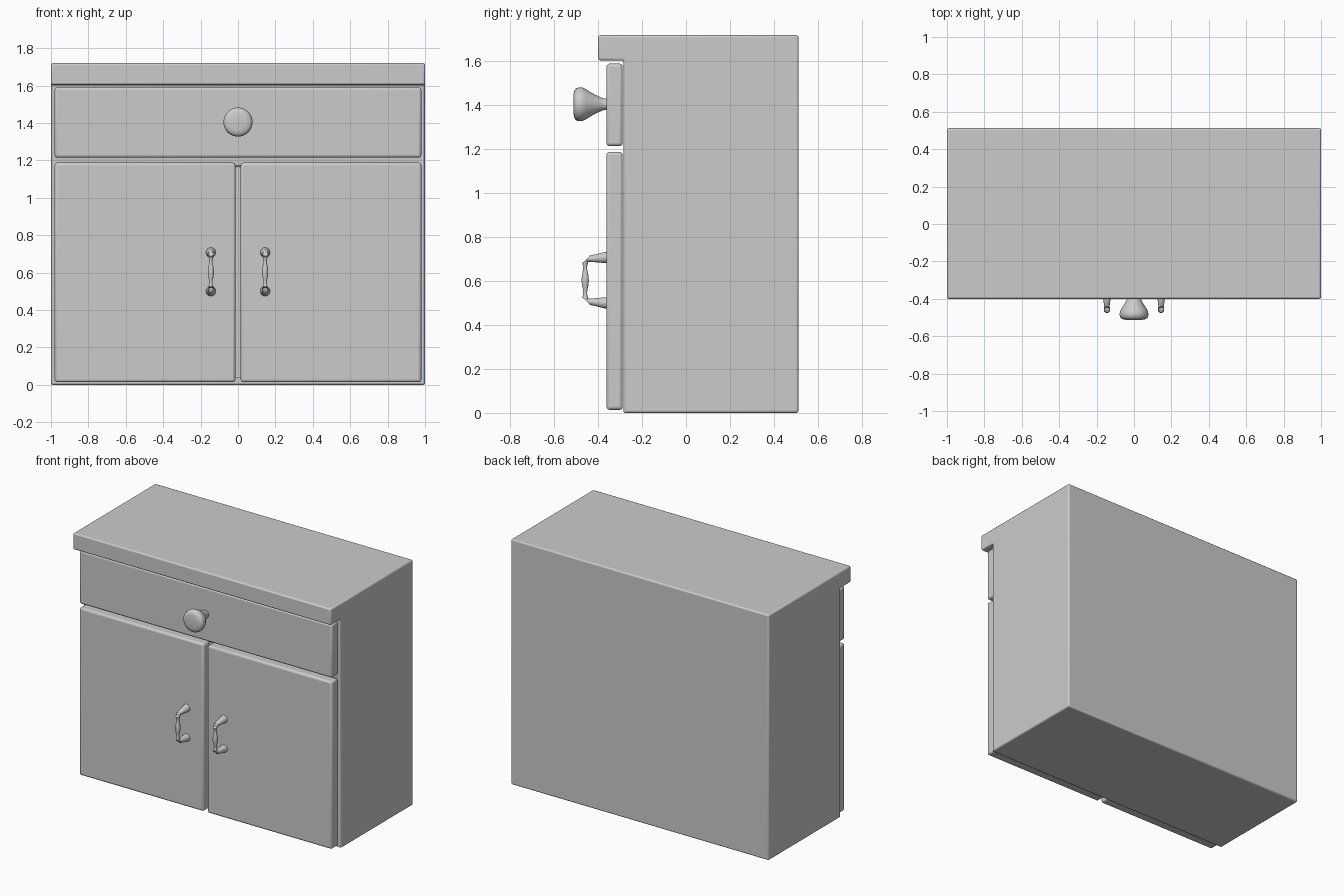
import bpy, bmesh, math
from mathutils import Matrix

if "Cube" in bpy.data.objects:
    bpy.data.objects.remove(bpy.data.objects["Cube"])


def finish(name, bm, bevel=0.0, segs=3, angle=35):
    bmesh.ops.recalc_face_normals(bm, faces=bm.faces)
    me = bpy.data.meshes.new(name)
    bm.to_mesh(me)
    bm.free()
    ob = bpy.data.objects.new(name, me)
    bpy.context.collection.objects.link(ob)
    bpy.ops.object.select_all(action='DESELECT')
    ob.select_set(True)
    bpy.context.view_layer.objects.active = ob
    bpy.ops.object.shade_smooth_by_angle(angle=math.radians(angle))
    if bevel:
        m = ob.modifiers.new("bevel", 'BEVEL')
        m.width, m.segments, m.limit_method = bevel, segs, 'ANGLE'
    return ob


def box(name, x0, x1, y0, y1, z0, z1, bevel=0.0):
    bm = bmesh.new()
    bmesh.ops.create_cube(bm, size=1)
    bmesh.ops.transform(bm, verts=bm.verts, matrix=Matrix.Translation(
        ((x0 + x1) / 2, (y0 + y1) / 2, (z0 + z1) / 2))
        @ Matrix.Diagonal((x1 - x0, y1 - y0, z1 - z0, 1)))
    return finish(name, bm, bevel)


def tube(name, x, path, n=12):
    """Rings of (y, z, radius, tilt) swept in the yz plane at x, capped."""
    bm = bmesh.new()
    rings = []
    for y, z, r, tilt in path:
        t = math.radians(tilt)
        ring = []
        for i in range(n):
            a = 2 * math.pi * (i + 0.5) / n
            u, v = r * math.cos(a), r * math.sin(a)
            ring.append(bm.verts.new((x + u, y + v * math.sin(t), z + v * math.cos(t))))
        rings.append(ring)
    for a, b in zip(rings, rings[1:]):
        for i in range(n):
            j = (i + 1) % n
            bm.faces.new((a[i], a[j], b[j], b[i]))
    bm.faces.new(rings[0])
    bm.faces.new(rings[-1])
    return finish(name, bm, angle=50)


# Carcass with overhanging top, an L profile extruded across the width
bm = bmesh.new()
profile = [(-0.285, 0), (0.512, 0), (0.512, 1.72), (-0.4, 1.72), (-0.4, 1.605), (-0.285, 1.605)]
face = bm.faces.new([bm.verts.new((-1, y, z)) for y, z in profile])
ext = bmesh.ops.extrude_face_region(bm, geom=[face])
bmesh.ops.translate(bm, vec=(2, 0, 0),
                    verts=[v for v in ext["geom"] if isinstance(v, bmesh.types.BMVert)])
carcass = finish("cabinet_body", bm)

# Hollow behind the doors
cutter = box("interior_cutter", -0.96, 0.96, -0.4, 0.46, 0.04, 1.17)
cutter.hide_render = True
cutter.hide_set(True)
cut = carcass.modifiers.new("hollow", 'BOOLEAN')
cut.operation, cut.object, cut.solver = 'DIFFERENCE', cutter, 'EXACT'
bev = carcass.modifiers.new("bevel", 'BEVEL')
bev.width, bev.segments, bev.limit_method = 0.01, 3, 'ANGLE'

# Drawer front
box("drawer_front", -0.98, 0.98, -0.362, -0.288, 1.215, 1.59, 0.014)

# Drawer knob, a turned profile facing forward
knob = [(-0.355, 0.027), (-0.375, 0.027), (-0.39, 0.033), (-0.42, 0.047), (-0.455, 0.069),
        (-0.47, 0.076), (-0.485, 0.078), (-0.5, 0.074), (-0.508, 0.064), (-0.512, 0.045)]
tube("drawer_knob", 0, [(y, 1.405, r, 0) for y, r in knob], 24)

# Handle: upper half path, mirrored downward about the grip centre
half = [(-0.355, 0.104, 0.028, 0), (-0.375, 0.103, 0.025, 0), (-0.41, 0.1, 0.019, 0),
        (-0.44, 0.098, 0.015, 10), (-0.455, 0.094, 0.017, 45), (-0.459, 0.08, 0.014, 85),
        (-0.459, 0.062, 0.009, 90), (-0.459, 0.045, 0.01, 90), (-0.459, 0.022, 0.0155, 90)]
path = [(y, 0.604 + d, r, t) for y, d, r, t in half]
path += [(-0.459, 0.604, 0.017, 90)]
path += [(y, 0.604 - d, r, 180 - t) for y, d, r, t in reversed(half)]

# Doors and handles, one per side
for side, s in (("left", -1), ("right", 1)):
    xs = sorted((s * 0.014, s * 0.98))
    box(side + "_door", xs[0], xs[1], -0.362, -0.288, 0.014, 1.188, 0.014)
    tube(side + "_door_handle", s * 0.145, path)
